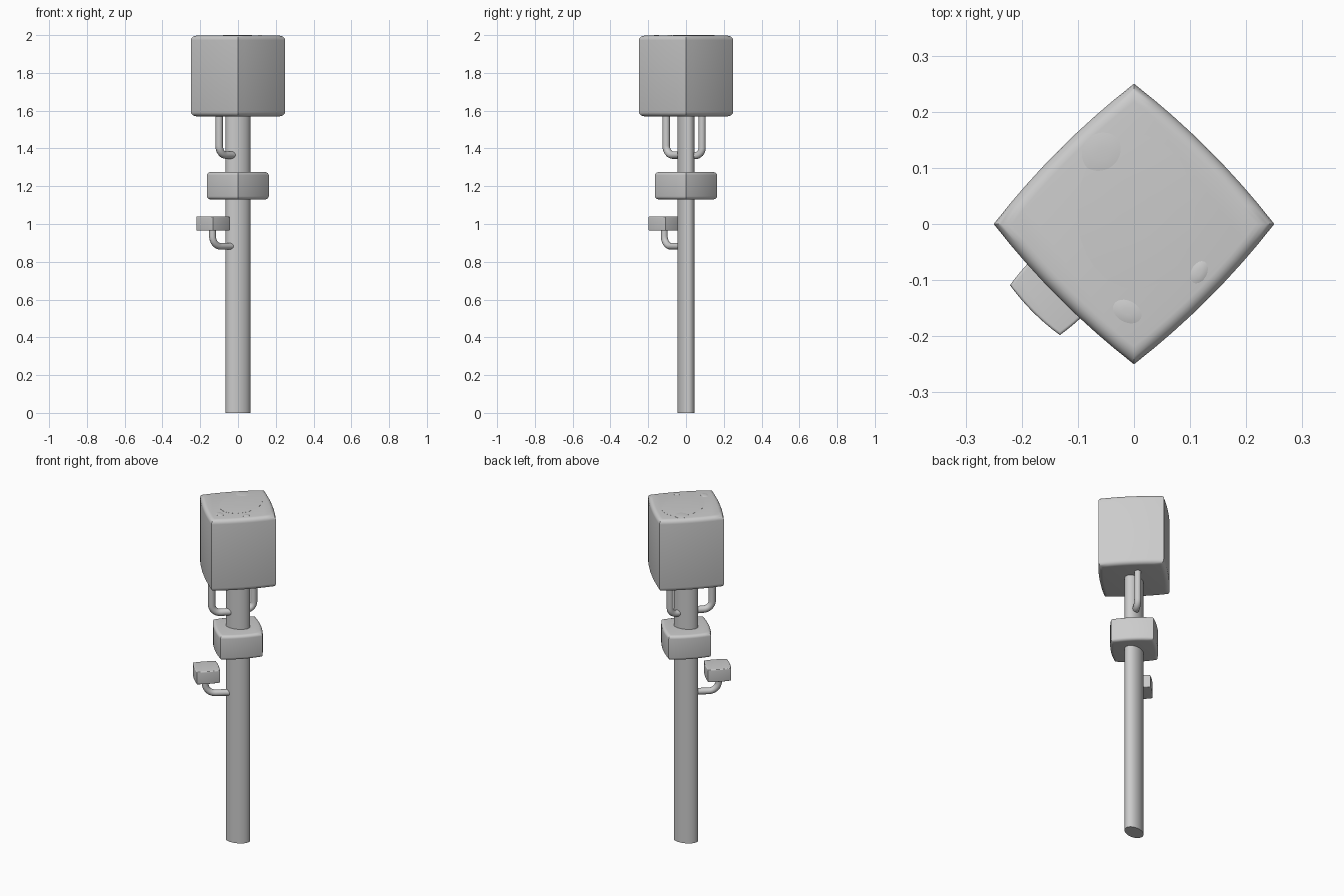
import bpy, bmesh, math
from mathutils import Vector

if "Cube" in bpy.data.objects:
    bpy.data.objects.remove(bpy.data.objects["Cube"])


def finish(name, bm, angle=40):
    bmesh.ops.recalc_face_normals(bm, faces=bm.faces)
    me = bpy.data.meshes.new(name)
    bm.to_mesh(me)
    bm.free()
    ob = bpy.data.objects.new(name, me)
    bpy.context.collection.objects.link(ob)
    bpy.ops.object.select_all(action='DESELECT')
    ob.select_set(True)
    bpy.context.view_layer.objects.active = ob
    bpy.ops.object.shade_smooth_by_angle(angle=math.radians(angle))
    return ob


def loft(name, rings):
    """Skin a stack of equal-length rings and cap both ends."""
    bm = bmesh.new()
    rows = [[bm.verts.new(p) for p in r] for r in rings]
    n = len(rows[0])
    for a, b in zip(rows, rows[1:]):
        for i in range(n):
            j = (i + 1) % n
            bm.faces.new((a[i], a[j], b[j], b[i]))
    bm.faces.new(rows[0][::-1])
    bm.faces.new(rows[-1])
    return finish(name, bm)


def pillow_box(name, cx, cy, r, z0, z1, bulge, round_r):
    """Diamond box with gently bowed sides and rounded top and bottom rims."""
    prof = []
    for k in range(4):
        a = Vector((math.cos(k * math.pi / 2), math.sin(k * math.pi / 2))) * r
        b = Vector((-a.y, a.x))
        out = (a + b).normalized()
        for i in range(8):
            t = i / 8
            prof.append(a.lerp(b, t) + out * bulge * 4 * t * (1 - t))
    half = []
    for i in range(6):
        ang = i / 5 * math.pi / 2
        half.append((round_r * (1 - math.sin(ang)), round_r * (1 - math.cos(ang))))
    levels = [(o, z0 + d) for o, d in half] + [(o, z1 - d) for o, d in reversed(half)]
    rings = []
    for o, z in levels:
        s = 1 - o / (r * 0.75)
        rings.append([(cx + p.x * s, cy + p.y * s, z) for p in prof])
    return loft(name, rings)


def hook_arm(name, start, end, z_top, z_low, rad, bend):
    """Tube dropping from a box and bending into the pole."""
    s, e = Vector((*start, 0)), Vector((*end, 0))
    d = (e - s).normalized()
    up = Vector((0, 0, 1))
    path = [s + up * z_top]
    tang = [-up]
    for i in range(9):
        a = i / 8 * math.pi / 2
        path.append(s + d * bend * (1 - math.cos(a)) + up * (z_low + bend * (1 - math.sin(a))))
        tang.append(d * math.sin(a) - up * math.cos(a))
    path.append(e + up * z_low)
    tang.append(d)
    side = d.cross(up)
    rings = []
    for p, t in zip(path, tang):
        n = side.cross(t)
        rings.append([p + rad * (side * math.cos(k * math.pi / 8) + n * math.sin(k * math.pi / 8))
                      for k in range(16)])
    return loft(name, rings)


def lens(name, x, y, rx, ry, rot=0):
    """Very shallow bump on the top face of the head."""
    ring = []
    for k in range(32):
        a = k * math.pi / 16
        u, v = rx * math.cos(a), ry * math.sin(a)
        ring.append((u * math.cos(rot) - v * math.sin(rot), u * math.sin(rot) + v * math.cos(rot)))
    return loft(name, [[(x + u * s, y + v * s, z) for u, v in ring]
                       for s, z in ((1, 1.99), (1, 1.9975), (0.7, 1.9992), (0.3, 2.0))])


# pole: oval section, slightly turned
tilt = math.radians(18)
oval = []
for k in range(40):
    a = k * math.pi / 20
    u, v = 0.067 * math.cos(a), 0.0435 * math.sin(a)
    oval.append((u * math.cos(tilt) - v * math.sin(tilt), u * math.sin(tilt) + v * math.cos(tilt)))
loft("pole", [[(x, y, z) for x, y in oval] for z in (0, 1.62)])

# head, collar and side box
pillow_box("head", 0, 0, 0.25, 1.57, 1.997, 0.011, 0.024)
pillow_box("collar", -0.001, 0, 0.164, 1.13, 1.275, 0.012, 0.017)
pillow_box("side_box", -0.132, -0.109, 0.089, 0.965, 1.04, 0.005, 0.005)

# bent support arms
hook_arm("head_arm_front", (-0.10, -0.105), (-0.015, -0.02), 1.62, 1.365, 0.02, 0.05)
hook_arm("head_arm_back", (0.045, 0.085), (0.01, 0.015), 1.62, 1.362, 0.019, 0.04)
hook_arm("side_box_arm", (-0.135, -0.115), (-0.02, -0.02), 1.0, 0.882, 0.018, 0.055)

# shallow bumps on the head top
lens("top_bump_large", 0.003, 0.022, 0.105, 0.138)
lens("top_bump_corner", -0.055, 0.125, 0.038, 0.038)
lens("top_bump_front", -0.012, -0.156, 0.027, 0.019, -0.5)
lens("top_bump_side", 0.116, -0.086, 0.021, 0.014, 1.1)
